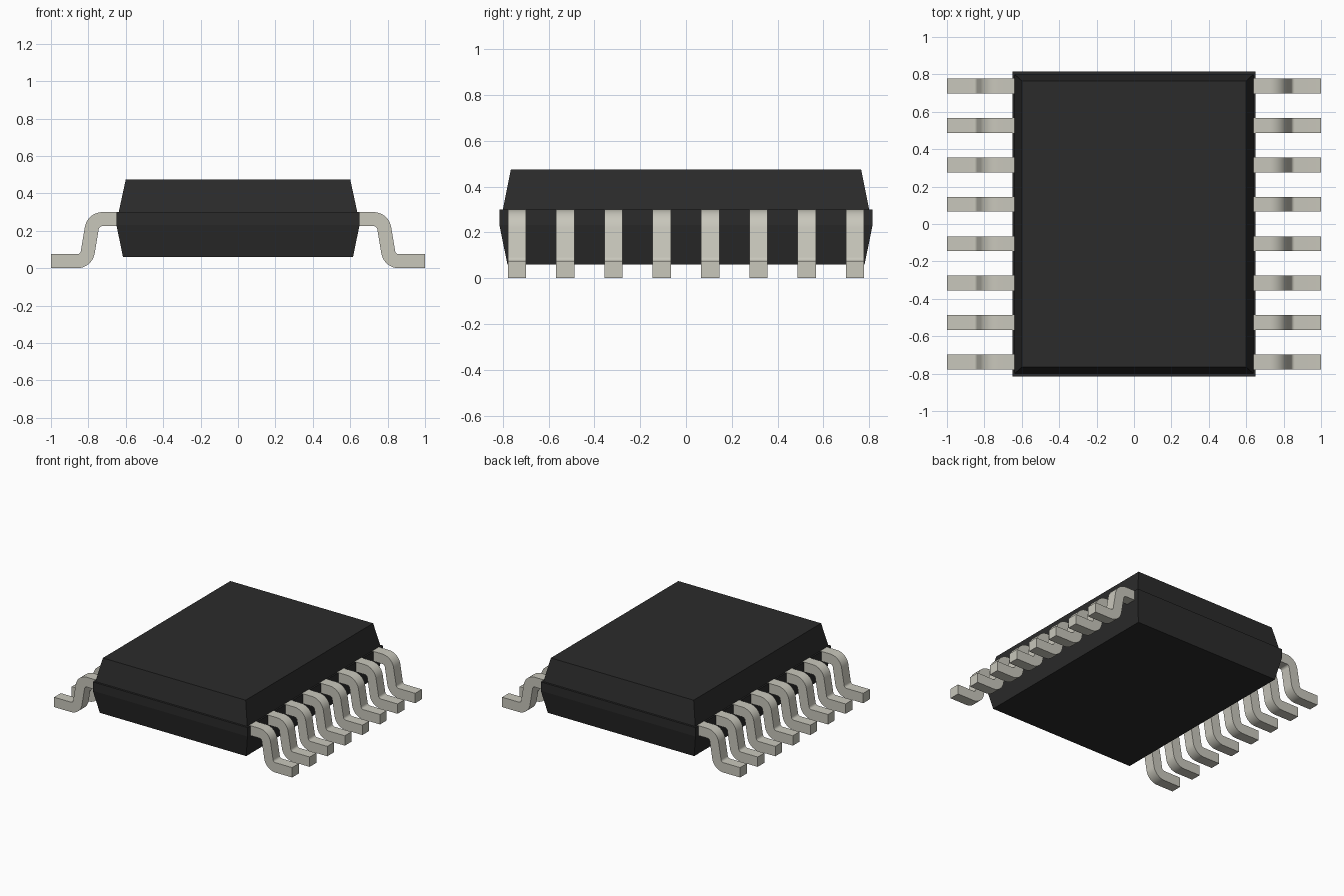
import bpy, bmesh
from math import sin, cos, radians
from mathutils import Vector

cube = bpy.data.objects.get("Cube")
if cube:
    bpy.data.objects.remove(cube, do_unlink=True)


def make_material(name, color, roughness):
    mat = bpy.data.materials.new(name)
    mat.use_nodes = True
    mat.diffuse_color = (*color, 1)
    bsdf = mat.node_tree.nodes["Principled BSDF"]
    bsdf.inputs["Base Color"].default_value = (*color, 1)
    bsdf.inputs["Roughness"].default_value = roughness
    return mat


def make_object(name, bm, mat):
    bmesh.ops.recalc_face_normals(bm, faces=bm.faces)
    mesh = bpy.data.meshes.new(name)
    bm.to_mesh(mesh)
    bm.free()
    mesh.materials.append(mat)
    obj = bpy.data.objects.new(name, mesh)
    bpy.context.collection.objects.link(obj)
    return obj


black = make_material("black plastic", (0.024, 0.024, 0.024), 0.6)
metal = make_material("tinned metal", (0.58, 0.57, 0.50), 0.5)

# Moulded body: stacked rectangles (half width, half depth, height)
levels = [(0.615, 0.78, 0.06), (0.65, 0.815, 0.232), (0.65, 0.815, 0.299),
          (0.638, 0.80, 0.299), (0.60, 0.765, 0.475)]
bm = bmesh.new()
rings = [[bm.verts.new((sx * x, sy * y, z))
          for sx, sy in ((-1, -1), (1, -1), (1, 1), (-1, 1))]
         for x, y, z in levels]
for low, high in zip(rings, rings[1:]):
    for i in range(4):
        j = (i + 1) % 4
        bm.faces.new((low[i], low[j], high[j], high[i]))
bm.faces.new(rings[0][::-1])
bm.faces.new(rings[-1])
make_object("body", bm, black)

# Gull-wing lead section: pairs of points on its upper and lower surfaces
INNER, OUTER, SWEEP, STEPS = 0.02, 0.095, radians(80.5), 10
PIN_WIDTH, PITCH = 0.08, 0.211
shoulder, ankle = Vector((0.725, 0.205)), Vector((0.86, 0.095))
angles = [SWEEP * i / STEPS for i in range(STEPS + 1)]
section = [(Vector((0.60, 0.30)), Vector((0.60, 0.225)))]
for a in angles:
    d = Vector((sin(a), cos(a)))
    section.append((shoulder + d * OUTER, shoulder + d * INNER))
for a in reversed(angles):
    d = Vector((-sin(a), -cos(a)))
    section.append((ankle + d * INNER, ankle + d * OUTER))
section.append((Vector((1, 0.075)), Vector((1, 0))))


def make_lead(name, side, y):
    bm = bmesh.new()
    pairs = [[bm.verts.new((side * p.x, y - PIN_WIDTH / 2, p.y)) for p in pair]
             for pair in section]
    faces = [bm.faces.new((a[0], b[0], b[1], a[1]))
             for a, b in zip(pairs, pairs[1:])]
    out = bmesh.ops.extrude_face_region(bm, geom=faces, use_keep_orig=True)
    moved = [g for g in out["geom"] if isinstance(g, bmesh.types.BMVert)]
    bmesh.ops.translate(bm, verts=moved, vec=(0, PIN_WIDTH, 0))
    obj = make_object(name, bm, metal)
    bpy.ops.object.select_all(action="DESELECT")
    obj.select_set(True)
    bpy.context.view_layer.objects.active = obj
    bpy.ops.object.shade_smooth_by_angle(angle=radians(30))


# Eight leads along each long side
for side, label in ((1, "left"), (-1, "right")):
    for i in range(8):
        make_lead(f"{label}_lead_{i + 1}", side, (i - 3.5) * PITCH)
